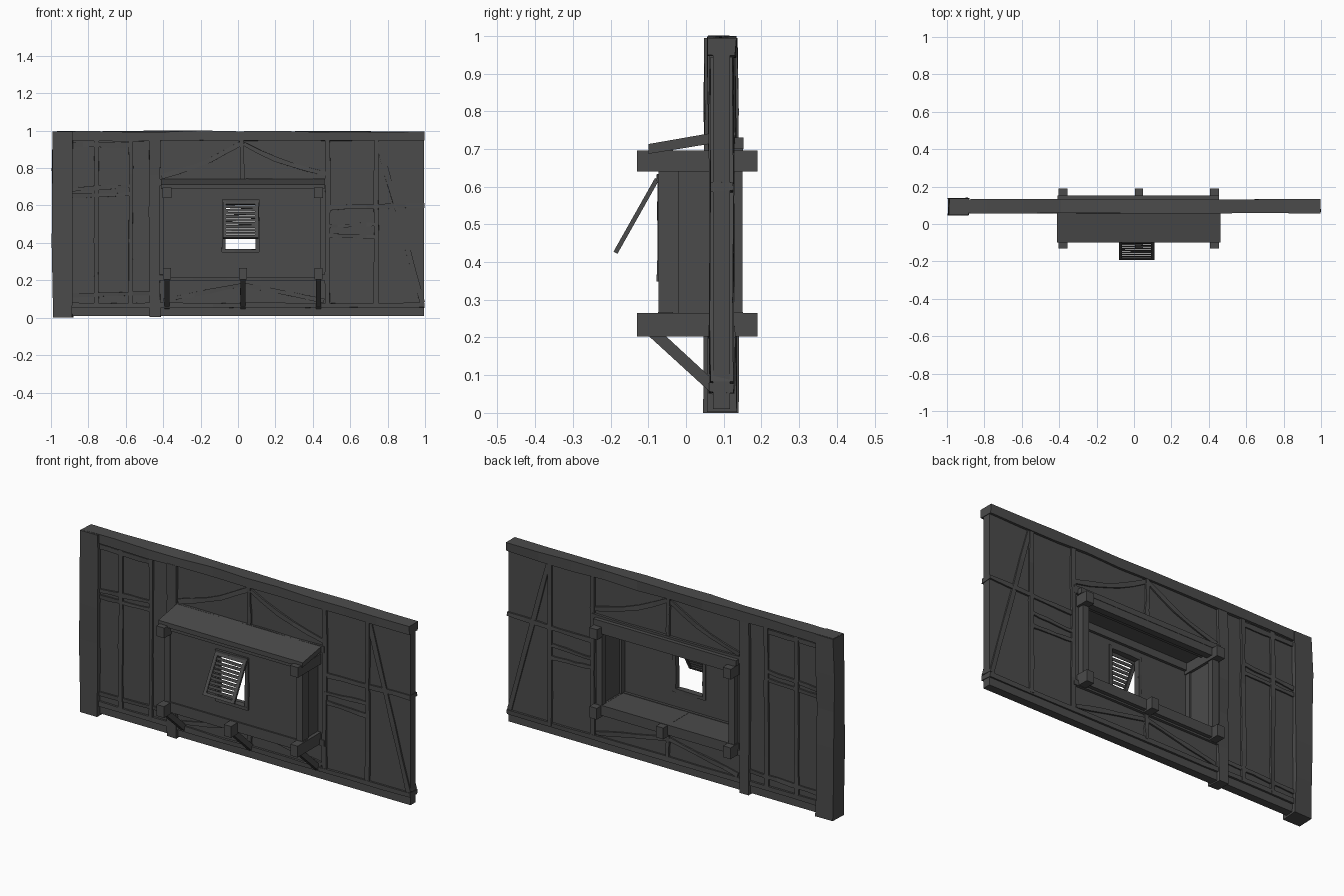
import bpy, bmesh, math, random
from mathutils import Vector, Matrix

if "Cube" in bpy.data.objects:
    bpy.data.objects.remove(bpy.data.objects["Cube"])

random.seed(4)

# Weathered dark timber, used for everything
dark = bpy.data.materials.new("dark_timber")
dark.diffuse_color = (0.07, 0.07, 0.07, 1)
dark.use_nodes = True
dark.node_tree.nodes["Principled BSDF"].inputs["Base Color"].default_value = dark.diffuse_color


def finish(name, bm):
    bmesh.ops.recalc_face_normals(bm, faces=bm.faces[:])
    me = bpy.data.meshes.new(name)
    bm.to_mesh(me)
    bm.free()
    me.materials.append(dark)
    ob = bpy.data.objects.new(name, me)
    bpy.context.collection.objects.link(ob)
    return ob


def box(name, x, y, z, mat=None):
    """Box from (min, max) pairs, optionally transformed."""
    bm = bmesh.new()
    bmesh.ops.create_cube(bm, size=1)
    for v in bm.verts:
        v.co = Vector(r[0] if c < 0 else r[1] for c, r in zip(v.co, (x, y, z)))
    if mat:
        bm.transform(mat)
    return finish(name, bm)


def beam(name, a, b, w, y=(0.06, 0.13), bow=0.0, wob=0.003, seg=5):
    """Hand-hewn timber from a to b in the wall plane, slightly uneven."""
    bm = bmesh.new()
    a, b = Vector(a), Vector(b)
    d = (b - a).normalized()
    n = Vector((-d.y, d.x))
    rings = []
    for i in range(seg + 1):
        t = i / seg
        c = a.lerp(b, t) + n * bow * math.sin(math.pi * t)
        ring = []
        for s, yy in ((-1, y[0]), (1, y[0]), (1, y[1]), (-1, y[1])):
            p = c + n * s * (w / 2 + random.uniform(-wob, wob))
            ring.append(bm.verts.new((p.x, yy + random.uniform(-wob, wob) * 0.6, p.y)))
        rings.append(ring)
    for r, q in zip(rings, rings[1:]):
        for k in range(4):
            bm.faces.new((r[k], r[k - 1], q[k - 1], q[k]))
    bm.faces.new(rings[0])
    bm.faces.new(rings[-1])
    return finish(name, bm)


def holed_panel(name, x, z, hx, hz, y):
    """Rectangular slab in the xz plane with a rectangular opening."""
    bm = bmesh.new()

    def loop(xr, zr, yy):
        return [bm.verts.new((xr[i], yy, zr[j])) for i, j in ((0, 0), (1, 0), (1, 1), (0, 1))]
    loops = [loop(x, z, y[0]), loop(hx, hz, y[0]), loop(hx, hz, y[1]), loop(x, z, y[1])]
    for r, q in zip(loops, loops[1:] + loops[:1]):
        for k in range(4):
            bm.faces.new((r[k], r[k - 1], q[k - 1], q[k]))
    return finish(name, bm)


def yz_prism(name, x, pts):
    """Side profile extruded across x."""
    bm = bmesh.new()
    l, r = [[bm.verts.new((xx, *p)) for p in pts] for xx in x]
    for k in range(len(pts)):
        bm.faces.new((l[k], l[k - 1], r[k - 1], r[k]))
    bm.faces.new(l)
    bm.faces.new(r)
    return finish(name, bm)


# Plaster wall, open behind the bay
holed_panel("wall_panel", (-0.93, 0.995), (0.01, 0.97), (-0.37, 0.425), (0.25, 0.68), (0.072, 0.117))

# Main timbers
beam("corner_post", (-0.937, 0), (-0.937, 0.995), 0.105, (0.048, 0.138), wob=0.005, bow=0.004)
beam("top_beam", (-0.985, 0.971), (0.998, 0.971), 0.052, (0.058, 0.132), wob=0.004, seg=10)
beam("sill_beam", (-0.89, 0.066), (0.998, 0.066), 0.024, (0.061, 0.127), seg=10)
beam("second_post", (-0.445, 0.003), (-0.445, 0.95), 0.058, (0.057, 0.133), wob=0.004)

# Thin studs: x bottom, x top, z bottom, z top, width
for i, (x0, x1, z0, z1, w) in enumerate([
        (-0.758, -0.755, 0.06, 0.95, 0.024), (-0.575, -0.572, 0.06, 0.95, 0.024),
        (0.478, 0.48, 0.06, 0.95, 0.025), (0.738, 0.74, 0.06, 0.95, 0.024),
        (0.022, 0.02, 0.73, 0.95, 0.022), (0.025, 0.025, 0.07, 0.21, 0.022)]):
    beam(f"stud_{i}", (x0, z0), (x1, z1), w, (0.062, 0.127))

# Cross rails and diagonal braces: start, end, width, bow
for i, (a, b, w, bow) in enumerate([
        ((-0.89, 0.925), (-0.58, 0.925), 0.026, 0), ((-0.89, 0.685), (-0.58, 0.705), 0.02, 0),
        ((-0.89, 0.65), (-0.58, 0.66), 0.02, 0), ((-0.89, 0.12), (-0.47, 0.13), 0.022, 0),
        ((0.48, 0.588), (0.998, 0.6), 0.024, 0), ((0.48, 0.49), (0.74, 0.5), 0.018, 0),
        ((0.48, 0.44), (0.74, 0.43), 0.02, 0), ((0.75, 0.94), (0.985, 0.08), 0.026, 0),
        ((-0.41, 0.755), (0.01, 0.93), 0.024, -0.02), ((0.03, 0.93), (0.47, 0.77), 0.024, -0.02),
        ((-0.4, 0.09), (0.015, 0.175), 0.022, 0), ((0.035, 0.175), (0.46, 0.09), 0.022, 0)]):
    beam(f"wall_rail_{i}", a, b, w, (0.064, 0.125), bow)
beam("bay_lintel", (-0.42, 0.725), (0.48, 0.725), 0.035, (0.06, 0.13))
beam("bay_apron_rail", (-0.42, 0.215), (0.48, 0.215), 0.03, (0.06, 0.13))

# Projecting joists with braces beneath
for i, x in enumerate((-0.38, 0.027, 0.43)):
    box(f"lower_joist_{i}", (x - 0.022, x + 0.022), (-0.13, 0.19), (0.203, 0.265))
    yz_prism(f"joist_brace_{i}", (x - 0.013, x + 0.013),
             [(-0.1, 0.205), (-0.055, 0.205), (0.075, 0.085), (0.075, 0.045)])
for i, x in enumerate((-0.38, 0.43)):
    box(f"upper_joist_{i}", (x - 0.024, x + 0.024), (-0.13, 0.19), (0.64, 0.696))

# Bay box: front with window opening, sides, floor
holed_panel("bay_front", (-0.37, 0.42), (0.22, 0.69), (-0.068, 0.097), (0.363, 0.618), (-0.066, -0.05))
for side, x in (("left", -0.378), ("right", 0.425)):
    box(f"bay_side_{side}", (x - 0.008, x + 0.008), (-0.06, 0.14), (0.23, 0.67))
    for part, y in (("front", (-0.073, -0.02)), ("back", (0.115, 0.15))):
        box(f"bay_{part}_post_{side}", (x - 0.02, x + 0.016), y, (0.26, 0.645))
box("bay_floor", (-0.38, 0.43), (-0.06, 0.14), (0.235, 0.264))
for level, z in (("lower", (0.212, 0.267)), ("upper", (0.658, 0.7))):
    box(f"bay_front_rail_{level}", (-0.39, 0.445), (-0.074, -0.035), z)
    box(f"bay_back_rail_{level}", (-0.4, 0.45), (0.115, 0.151), z)
box("bay_back_header", (-0.41, 0.455), (0.127, 0.153), (0.7, 0.73))

# Sloping bay roof
yz_prism("bay_roof", (-0.413, 0.462), [(-0.1, 0.687), (-0.1, 0.713), (0.066, 0.742), (0.066, 0.714)])

# Window frame
for side, x in (("left", -0.077), ("right", 0.104)):
    beam(f"window_jamb_{side}", (x, 0.35), (x, 0.632), 0.02, (-0.076, -0.045), wob=0.002, seg=3)
for part, z in (("sill", 0.357), ("head", 0.624)):
    beam(f"window_{part}", (-0.085, z), (0.112, z), 0.018, (-0.078, -0.045), wob=0.002, seg=3)

# Louvred shutter propped open from the top; local z runs along the shutter
hinge = Matrix.Translation((0.0, -0.077, 0.62)) @ Matrix.Rotation(-math.atan2(0.11, 0.195), 4, 'X')
for side, x in (("left", -0.072), ("right", 0.1)):
    box(f"shutter_stile_{side}", (x - 0.009, x + 0.009), (-0.006, 0.006), (-0.224, 0), hinge)
for part, z in (("top", -0.009), ("bottom", -0.216)):
    box(f"shutter_rail_{part}", (-0.08, 0.108), (-0.006, 0.006), (z - 0.008, z + 0.008), hinge)
for i in range(9):
    skew = Matrix.Rotation(random.uniform(-0.02, 0.02), 4, 'Y')
    m = hinge @ Matrix.Translation((0.014, 0, -0.031 - i * 0.0203)) @ skew @ Matrix.Rotation(0.25, 4, 'X')
    box(f"shutter_slat_{i}", (-0.08, 0.08), (-0.002, 0.002), (-0.0075, 0.0075), m)
